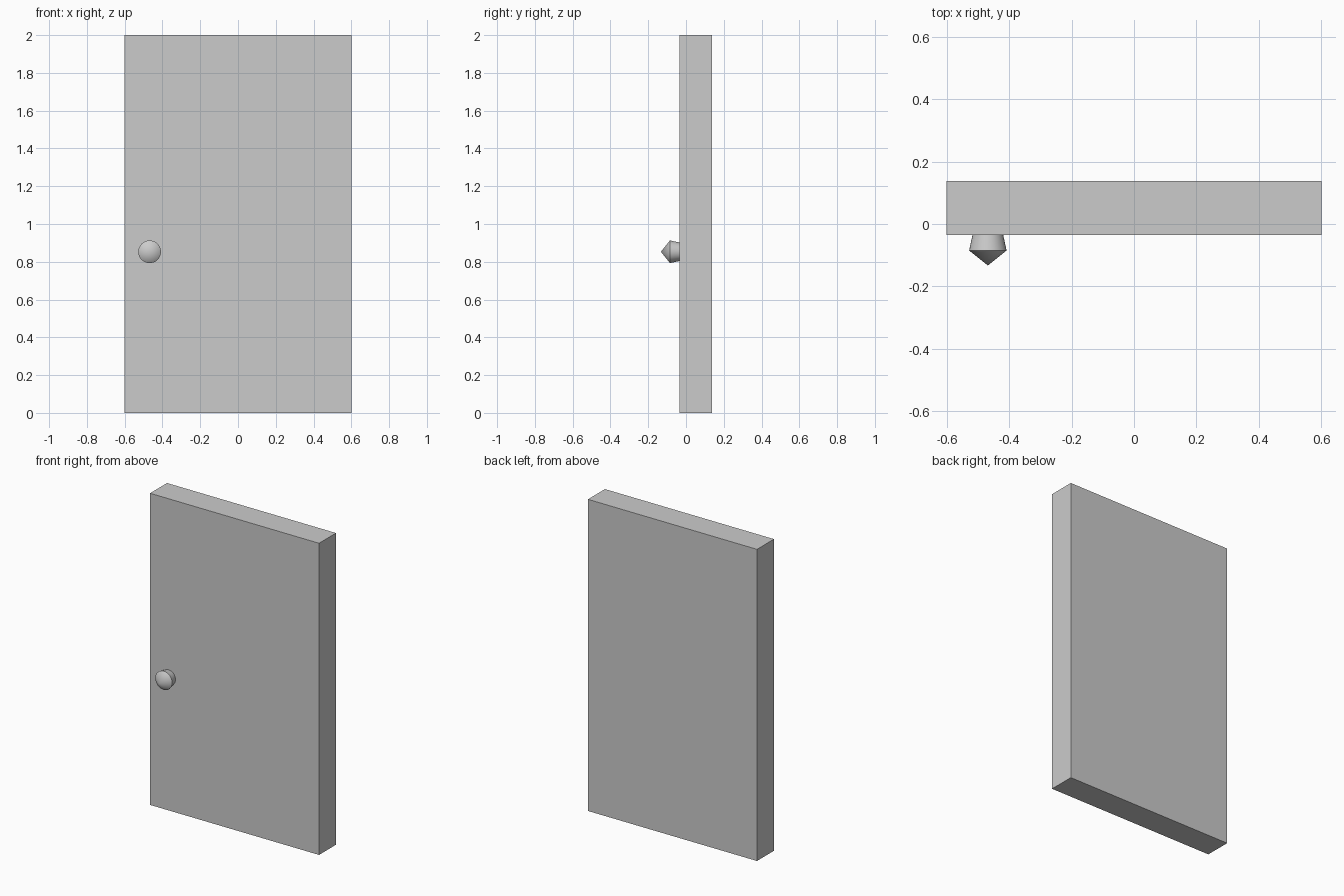
import bpy, bmesh
from math import radians
from mathutils import Matrix

if "Cube" in bpy.data.objects:
    bpy.data.objects.remove(bpy.data.objects["Cube"])

KNOB = (-0.468, 0.0, 0.853)

# Door slab
bpy.ops.mesh.primitive_cube_add(size=1, location=(0, 0.051, 1))
door = bpy.context.object
door.name = "door_panel"
door.scale = (1.2, 0.172, 2)
bpy.ops.object.transform_apply(location=False, rotation=False, scale=True)

# Knob: (radius, y) profile lathed around the y axis, tip towards the front
profile = [(0.0, -0.133), (0.06, -0.085), (0.049, -0.034)]
bm = bmesh.new()
verts = [bm.verts.new((r, y, 0)) for r, y in profile]
edges = [bm.edges.new(pair) for pair in zip(verts, verts[1:])]
bmesh.ops.spin(bm, geom=verts + edges, cent=(0, 0, 0), axis=(0, 1, 0),
               angle=radians(360), steps=32)
bmesh.ops.remove_doubles(bm, verts=bm.verts, dist=1e-4)
bmesh.ops.holes_fill(bm, edges=bm.edges, sides=0)
bmesh.ops.recalc_face_normals(bm, faces=bm.faces)
bm.transform(Matrix.Identity(4))
mesh = bpy.data.meshes.new("door_knob")
bm.to_mesh(mesh)
bm.free()
knob = bpy.data.objects.new("door_knob", mesh)
knob.location = KNOB
bpy.context.collection.objects.link(knob)

# Smooth round sides, crisp rim
bpy.ops.object.select_all(action='DESELECT')
knob.select_set(True)
bpy.context.view_layer.objects.active = knob
bpy.ops.object.shade_smooth_by_angle(angle=radians(30))
